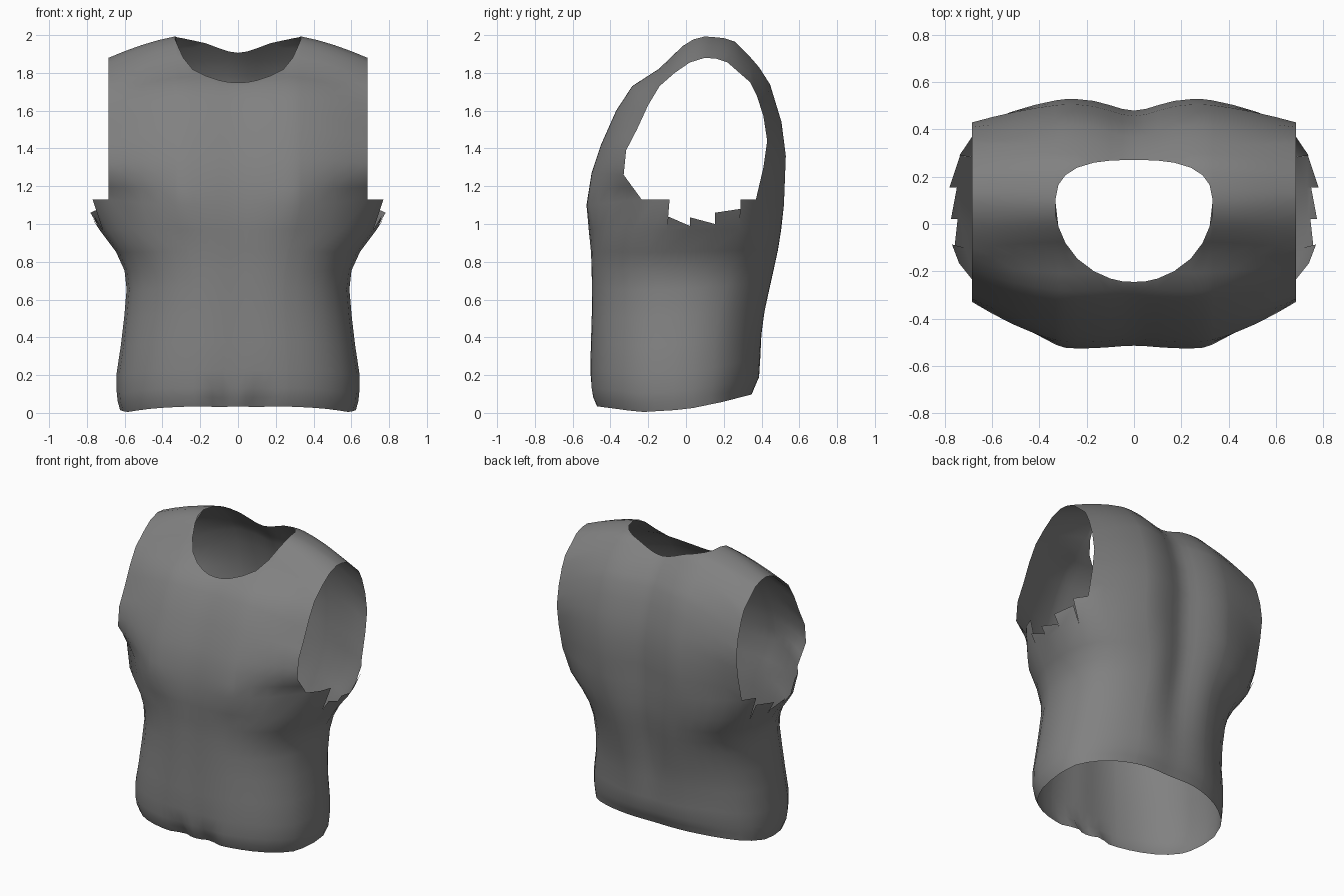
import bpy, bmesh, math

if "Cube" in bpy.data.objects:
    bpy.data.objects.remove(bpy.data.objects["Cube"])

# Lower body stations: height, half width, front y, back y, y of widest point,
# front roundness, back roundness
BODY = [(0, .62, -.46, .335, -.015, 2.5, 2.25), (.05, .637, -.493, .343, -.015, 2.5, 2.25),
        (.1, .643, -.508, .358, -.015, 2.5, 2.2), (.2, .645, -.515, .402, -.015, 2.5, 2.15),
        (.35, .622, -.512, .408, -.01, 2.45, 2.1), (.5, .604, -.508, .427, 0, 2.4, 2.15),
        (.65, .59, -.508, .461, .02, 2.35, 2.25), (.75, .6, -.509, .481, .03, 2.35, 2.35),
        (.85, .645, -.512, .5, .05, 2.35, 2.45), (.97, .735, -.524, .515, .07, 2.3, 2.55),
        (1.05, .785, -.527, .522, .07, 2.25, 2.55), (1.13, .79, -.52, .525, .07, 2.2, 2.55)]
ROWS = [s[0] for s in BODY[:10]]
# Upper profiles (y, z) from chest height to the shoulder ridge: near the neck / at the armhole
FRONT_IN = [(-.527, 1.1), (-.5, 1.27), (-.45, 1.42), (-.37, 1.6), (-.285, 1.73),
            (-.13, 1.83), (-.02, 1.945), (.04, 1.985), (.1, 2.0)]
FRONT_OUT = [(-.235, 1.13), (-.33, 1.26), (-.317, 1.39), (-.26, 1.5), (-.2, 1.63),
             (-.14, 1.73), (-.06, 1.8), (.02, 1.855), (.1, 1.88)]
BACK_IN = [(.52, 1.1), (.53, 1.36), (.507, 1.54), (.446, 1.74), (.388, 1.83),
           (.332, 1.895), (.26, 1.965), (.19, 1.99), (.1, 2.0)]
BACK_OUT = [(.37, 1.13), (.41, 1.3), (.43, 1.44), (.41, 1.57), (.375, 1.68),
            (.34, 1.75), (.22, 1.855), (.16, 1.875), (.1, 1.88)]
HEM = [(-.47, .035), (-.25, .004), (0, .018), (.2, .06), (.34, .1)]
XS = [0, .05, .1, .17, .24, .29, .32, .333, .42, .51, .6, .685]
SIDE = [(.937, False), (.975, False), (.9985, False), (.9945, True), (.936, True)]
N = 16


def lerp_table(table, t):
    """Interpolate rows of a table by their first value."""
    if t <= table[0][0]:
        return table[0][1:]
    for a, b in zip(table, table[1:]):
        if t <= b[0]:
            k = (t - a[0]) / (b[0] - a[0])
            return [p + (q - p) * k for p, q in zip(a[1:], b[1:])]
    return table[-1][1:]


def relief(x, z, back):
    """Spine groove, breastbone crease and small folds above the hem."""
    if back:
        fade = min(1, max(.25, (z - .1) / .6))
        return -.05 * fade * math.exp(-(x / .13) ** 2)
    fold = .04 * math.exp(-((x - .1) / .05) ** 2 - ((z - .05) / .06) ** 2)
    return .012 * math.exp(-(x / .12) ** 2) + fold


def body_point(s, back, z):
    w, yf, yb, yc, nf, nb = lerp_table(BODY, z)
    n = nb if back else nf
    d = max(0, 1 - s ** n) ** (1 / n)
    x = w * s
    y = yc + ((yb - yc) if back else (yf - yc)) * d
    return (x, y + relief(x, z, back), z)


def upper_point(x, back, u):
    """Chest or back panel point, u = 0..8 up to the shoulder ridge."""
    inner, outer = (BACK_IN, BACK_OUT) if back else (FRONT_IN, FRONT_OUT)
    w = max(0, (x - .27) / .415) ** 1.5
    i = min(7, int(u))
    k = u - i
    y, z = [(inner[i][c] * (1 - k) + inner[i + 1][c] * k) * (1 - w)
            + (outer[i][c] * (1 - k) + outer[i + 1][c] * k) * w for c in (0, 1)]
    return (x, y + relief(x, z, back) * (1 if x < .333 else 0), z)


def upper_column(x, back):
    """Column of points; those past the neck edge collapse onto it."""
    u = 8.0
    if x < .333:
        r = x / .333
        edge = .08 + (.19 * (1 - r ** 2.8) ** (1 / 2.8) if back else -.325 * math.sqrt(1 - r * r))
        while u > 0 and (upper_point(x, back, u)[1] - edge) * (1 if back else -1) < 0:
            u -= .01
    return [upper_point(x, back, min(u, 8 * k / N)) for k in range(N + 1)]


bm = bmesh.new()


def strip(a, b):
    """Quads between two columns of vertices."""
    for i in range(len(a) - 1):
        bm.faces.new((a[i], b[i], b[i + 1], a[i + 1]))


# Columns run from the front centre round the side to the back centre
spec = ([(x / .8, False, x) for x in XS] + [(s, back, None) for s, back in SIDE]
        + [(x / .8, True, x) for x in reversed(XS)])
cols = []
for s, back, x in spec:
    pts = []
    for z in ROWS:
        y = body_point(s, back, max(z, .03))[1]
        hem = lerp_table(HEM, y)[0]
        pts.append(body_point(s, back, z + hem * (1 - z / ROWS[-1])))
    if x is not None:
        pts += upper_column(x, back)
    cols.append([bm.verts.new(p) for p in pts])

# Front and back panels, and the tube below the armhole
n_rows = len(ROWS)
for (sa, sb), (a, b) in zip(zip(spec, spec[1:]), zip(cols, cols[1:])):
    if sa[2] is not None and sb[2] is not None:
        strip(a, b)
    else:
        strip(a[:n_rows], b[:n_rows])

# Ragged edge under the armhole
first = len(XS) - 1
tops = [(1.13, 1.13), (1.13, 1.13), (1.04, .99), (1.035, 1.0), (1.06, 1.08), (1.13, 1.13)]
for i, (za, zb) in enumerate(tops):
    j = first + i
    a, b = cols[j], cols[j + 1]
    ta = a[n_rows] if i == 0 else bm.verts.new(body_point(spec[j][0], spec[j][1], za))
    tb = b[n_rows] if i == 5 else bm.verts.new(body_point(spec[j + 1][0], spec[j + 1][1], zb))
    bm.faces.new((a[n_rows - 1], b[n_rows - 1], tb, ta))

# Join the shoulder ridge and face everything outward
bmesh.ops.remove_doubles(bm, verts=bm.verts, dist=.0005)
bmesh.ops.recalc_face_normals(bm, faces=bm.faces)
bm.faces.ensure_lookup_table()
chest = min(bm.faces, key=lambda f: f.calc_center_median().y)
if chest.normal.y > 0:
    bmesh.ops.reverse_faces(bm, faces=bm.faces)
mesh = bpy.data.meshes.new("sleeveless_top")
bm.to_mesh(mesh)
bm.free()

grey = bpy.data.materials.new("mid_grey")
grey.diffuse_color = (.22, .22, .22, 1)
grey.use_nodes = True
grey.node_tree.nodes["Principled BSDF"].inputs["Base Color"].default_value = grey.diffuse_color
mesh.materials.append(grey)

top = bpy.data.objects.new("sleeveless_top", mesh)
bpy.context.collection.objects.link(top)
mirror = top.modifiers.new("mirror", 'MIRROR')
mirror.use_clip = True
mirror.merge_threshold = .001
bpy.context.view_layer.objects.active = top
top.select_set(True)
bpy.ops.object.shade_smooth_by_angle(angle=math.radians(60))
